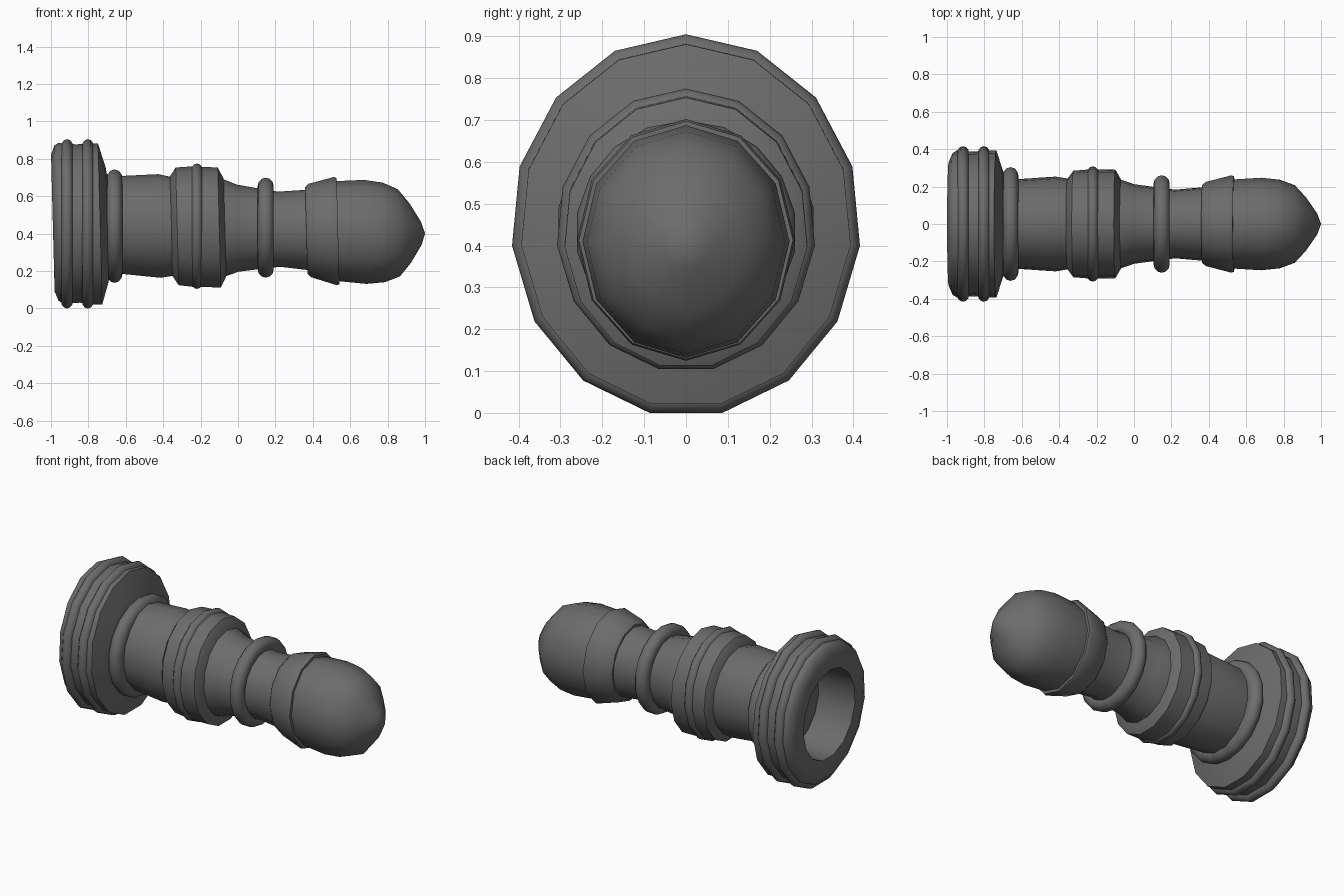
import bpy, bmesh
from math import sin, cos, pi, radians

if "Cube" in bpy.data.objects:
    bpy.data.objects.remove(bpy.data.objects["Cube"])

TILT = 0.026          # the long axis drops slightly towards the tip

dark = bpy.data.materials.new("dark_rubber")
dark.diffuse_color = (0.15, 0.15, 0.15, 1)
dark.use_nodes = True
dark.node_tree.nodes["Principled BSDF"].inputs["Base Color"].default_value = dark.diffuse_color


def axis_z(x):
    return 0.427 - TILT * x


def lathe(name, profile, sides, squash=0.91, closed=False, tilt=TILT, cz=None):
    """Revolve (x, radius) points about the long axis; radius 0 makes a pole."""
    bm = bmesh.new()
    loops = []
    for x, r in profile:
        c = axis_z(x) if cz is None else cz
        if r == 0:
            loops.append([bm.verts.new((x, 0, c))] * sides)
            continue
        ring = []
        for i in range(sides):
            a = 2 * pi * i / sides
            ring.append(bm.verts.new((x - tilt * r * cos(a), squash * r * sin(a), c + r * cos(a))))
        loops.append(ring)
    pairs = list(zip(loops, loops[1:]))
    if closed:
        pairs.append((loops[-1], loops[0]))
    for a, b in pairs:
        for i in range(sides):
            j = (i + 1) % sides
            bm.faces.new(list(dict.fromkeys((a[i], a[j], b[j], b[i]))))
    bmesh.ops.recalc_face_normals(bm, faces=bm.faces)
    mesh = bpy.data.meshes.new(name)
    bm.to_mesh(mesh)
    bm.free()
    mesh.materials.append(dark)
    ob = bpy.data.objects.new(name, mesh)
    bpy.context.collection.objects.link(ob)
    bpy.ops.object.select_all(action='DESELECT')
    ob.select_set(True)
    bpy.context.view_layer.objects.active = ob
    bpy.ops.object.shade_smooth_by_angle(angle=radians(38))
    return ob


def band(name, x, radius, half_width, depth, sides, squash, cz):
    """Rounded ring around the shaft; radius is its outermost reach."""
    angles = [2 * pi * k / 12 for k in range(12)]
    pts = [(x + half_width * cos(a), radius - depth + depth * sin(a)) for a in angles]
    return lathe(name, pts, sides, squash, True, 0, cz)


# Hollow end flange with a recessed socket
lathe("flange", [(-0.69, 0.25), (-0.70, 0.31), (-0.737, 0.435), (-0.78, 0.435), (-0.855, 0.428),
                 (-0.95, 0.433), (-0.97, 0.42), (-0.99, 0.37), (-0.99, 0.28), (-0.69, 0.27)],
      15, closed=True)
for i, x in enumerate((-0.914, -0.803)):
    band(f"flange_band_{i + 1}", x, 0.4575, 0.032, 0.04, 15, 0.914, 0.4475)

# Shaft with narrowing neck, its end closing the socket
lathe("shaft", [(-0.75, 0), (-0.75, 0.262), (-0.62, 0.265), (-0.42, 0.28), (-0.34, 0.265),
                (-0.08, 0.265), (0.0, 0.235), (0.10, 0.22), (0.22, 0.203), (0.37, 0.217),
                (0.45, 0.22), (0.45, 0)], 15)
band("base_ring", -0.66, 0.303, 0.043, 0.05, 18, 1.02, 0.44)

# Middle collar
lathe("middle_collar", [(-0.36, 0), (-0.36, 0.265), (-0.325, 0.318), (-0.25, 0.325),
                        (-0.18, 0.325), (-0.10, 0.324), (-0.07, 0.265), (-0.07, 0)], 15, 0.9)
band("middle_band", -0.22, 0.339, 0.03, 0.035, 15, 0.914, 0.436)

# Neck ring
band("neck_ring", 0.148, 0.267, 0.043, 0.045, 18, 0.99, 0.432)

# Flared head collar
lathe("head_collar", [(0.365, 0), (0.365, 0.232), (0.385, 0.25), (0.52, 0.289),
                      (0.535, 0.284), (0.535, 0)], 12, 0.9)

# Domed tip
lathe("dome_tip", [(0.50, 0), (0.50, 0.262), (0.54, 0.268), (0.68, 0.278), (0.78, 0.266),
                   (0.86, 0.233), (0.92, 0.16), (0.98, 0.062), (1.0, 0)], 12, 0.89)
